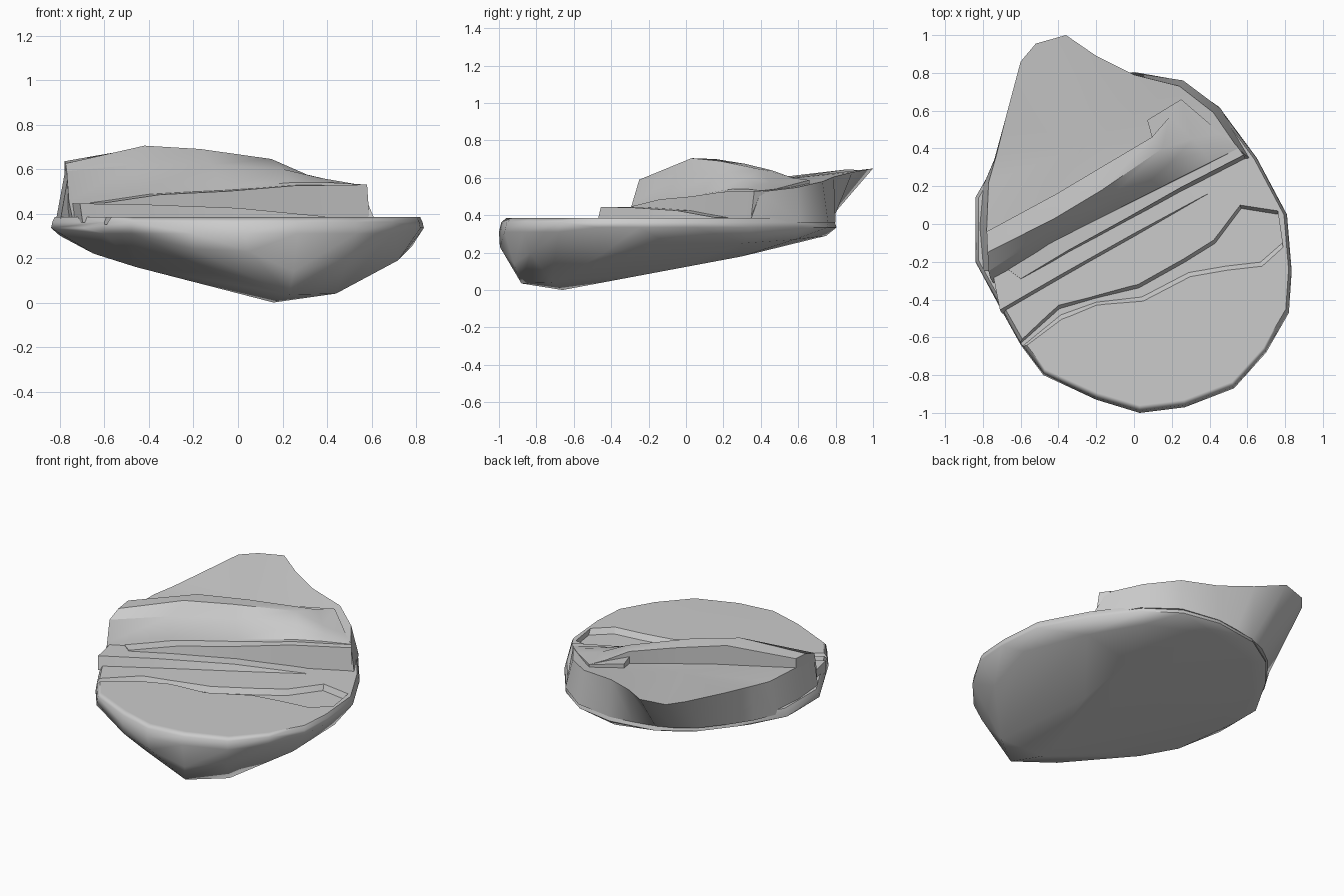
import bpy, bmesh, math
from mathutils import Vector

if "Cube" in bpy.data.objects:
    bpy.data.objects.remove(bpy.data.objects["Cube"])


def smooth(ob, angle=30):
    bpy.ops.object.select_all(action='DESELECT')
    ob.select_set(True)
    bpy.context.view_layer.objects.active = ob
    bpy.ops.object.shade_smooth_by_angle(angle=math.radians(angle))


def finish(name, bm, angle=30):
    bmesh.ops.recalc_face_normals(bm, faces=bm.faces)
    me = bpy.data.meshes.new(name)
    bm.to_mesh(me)
    bm.free()
    ob = bpy.data.objects.new(name, me)
    bpy.context.collection.objects.link(ob)
    smooth(ob, angle)
    return ob


def loft(name, sections, poke_end=False, angle=30):
    """Skin closed sections with equal point counts and cap both ends."""
    bm = bmesh.new()
    rows = [[bm.verts.new(p) for p in s] for s in sections]
    n = len(rows[0])
    for a, b in zip(rows, rows[1:]):
        for i in range(n):
            j = (i + 1) % n
            bm.faces.new((a[i], a[j], b[j], b[i]))
    bm.faces.new(rows[0])
    end = bm.faces.new(rows[-1])
    if poke_end:
        bmesh.ops.poke(bm, faces=[end])
    return finish(name, bm, angle)


# Base stone: rounded rim tapering to a tilted flat underside
rim = [(-.60, -.64), (-.48, -.80), (-.2, -.93), (.03, -1), (.27, -.97), (.53, -.87),
       (.70, -.68), (.82, -.47), (.835, -.25), (.81, .05), (.65, .35), (.45, .62),
       (.25, .76), (0, .805), (-.3, .76), (-.52, .62), (-.68, .42), (-.78, .24),
       (-.84, .14), (-.84, -.2), (-.70, -.46)]
under = [(.16, -.66, 0), (.23, -.88, .035), (.44, -.72, .04), (.72, -.45, .19), (.78, -.1, .25),
         (.62, .3, .25), (.42, .58, .27), (0, .75, .29), (-.4, .62, .30), (-.68, .3, .30),
         (-.8, 0, .30), (-.65, -.36, .22), (-.46, -.5, .16), (-.1, -.6, .085),
         (-.1, -.84, .13), (.3, -.1, .105), (.3, .3, .18),
         (.05, -.995, .23), (.25, -.92, .14), (-.2, -.915, .24), (.5, -.83, .20)]
bm = bmesh.new()
for x, y in rim:
    k = .96 if y < 0 else .98
    bm.verts.new((x * .98, y * k, .385))
    bm.verts.new((x * .993, y * .988, .362))
    bm.verts.new((x, y, .335 if y > -.6 else .31))
for p in under:
    bm.verts.new(p)
bmesh.ops.convex_hull(bm, input=bm.verts)
bmesh.ops.delete(bm, geom=[v for v in bm.verts if not v.link_faces], context='VERTS')
bmesh.ops.dissolve_limit(bm, angle_limit=math.radians(2), verts=bm.verts, edges=bm.edges)
base = finish("base_stone", bm, 50)

# Crack cut across the front shelf
south = [(-.66, -.72), (-.38, -.51), (-.2, -.435), (.05, -.415), (.3, -.285), (.5, -.25),
         (.68, -.23), (.79, -.13)]
north = [(-.68, -.69), (-.40, -.425), (-.2, -.375), (.02, -.315), (.26, -.18), (.42, -.08),
         (.56, .105), (.76, .075)]
sections = []
for s, n in zip(south, north):
    s, n = Vector((*s, .395)), Vector((*n, .395))
    d = (n - s).normalized() * min(.03, (n - s).length * .35)
    low = Vector((0, 0, -.045))
    sections.append([s, s + d + low, n - d * .8 + low, n])
cutter = loft("crack_cutter", sections)
cutter.hide_render = True
mod = base.modifiers.new("crack", 'BOOLEAN')
mod.operation, mod.solver, mod.object = 'DIFFERENCE', 'EXACT', cutter
bpy.context.view_layer.objects.active = base
bpy.ops.object.modifier_apply(modifier=mod.name)
bpy.data.objects.remove(cutter)
smooth(base, 50)
normals = base.modifiers.new("flat_shelf_normals", 'WEIGHTED_NORMAL')
normals.keep_sharp = True


# Thin strata ledges stepping up from the shelf to the ridge
def ledge(name, front, back):
    secs = []
    for (x, y, z), (bx, by, bz) in zip(front, back):
        secs.append([(x + .012, y - .02, .36), (x, y, z), (bx, by, bz), (bx, by, .36)])
    loft(name, secs)


ledge("lower_ledge",
      [(-.71, -.455, .445), (-.4, -.275, .44), (.0, -.05, .425), (.39, .16, .387)],
      [(-.76, -.2, .445), (-.45, 0, .44), (-.07, .15, .425), (.3, .3, .387)])
ledge("middle_ledge",
      [(-.60, -.29, .448), (-.35, -.14, .485), (-.05, .025, .50), (.25, .195, .525), (.58, .365, .53)],
      [(-.72, -.2, .448), (-.45, 0, .49), (-.07, .17, .51), (.25, .32, .53), (.54, .42, .53)])

# Rounded ridge running diagonally across the stone
foot = [(-.76, -.29, .455), (-.45, -.10, .50), (-.07, .09, .515), (.25, .25, .54), (.4, .325, .54),
        (.55, .40, .532)]
brow = [(-.77, -.25, .59), (-.46, -.05, .62), (-.12, .15, .62), (.2, .33, .60), (.37, .38, .56),
        (.52, .43, .534)]
crown = [(-.775, -.15, .625), (-.42, .03, .705), (-.17, .18, .69), (.15, .40, .645), (.31, .45, .575),
         (.46, .48, .54)]
crest = [(-.78, -.04, .635), (-.41, .16, .70), (-.15, .315, .675), (.095, .46, .64), (.19, .57, .60),
         (.25, .66, .588)]
secs = []
for f, b, c, t in zip(foot, brow, crown, crest):
    secs.append([(f[0] + .02, f[1] - .03, .36), f, b, c, t, (t[0], t[1], .36)])
loft("ridge", secs)
# Small broken corner behind the ridge
corner = [(.095, .46), (.07, .55), (.25, .66), (.3, .5)]
loft("ridge_corner", [[(x, y, .40) for x, y in corner],
                      [(x, y, z) for (x, y), z in zip(corner, (.605, .598, .588, .565))]])

# Rear slab with an overhanging point
bottom = [(-.80, -.25), (-.82, -.02), (-.80, .2), (-.74, .34), (-.66, .46), (-.54, .61), (-.42, .70),
          (-.3, .75), (-.15, .78), (0, .80), (.26, .76), (.46, .61), (.62, .34), (.2, .35), (-.4, .1)]
top = [(-.765, -.25, .56), (-.78, -.03, .575), (-.77, .22, .58), (-.73, .36, .59), (-.68, .56, .61),
       (-.60, .86, .645), (-.52, .955, .64), (-.36, 1, .65), (-.2, .89, .63), (0, .79, .605),
       (.24, .73, .58), (.42, .59, .548), (.55, .40, .525), (.2, .35, .55), (-.4, .1, .57)]
loft("rear_slab", [[(x, y, .36) for x, y in bottom], top], poke_end=True, angle=40)
